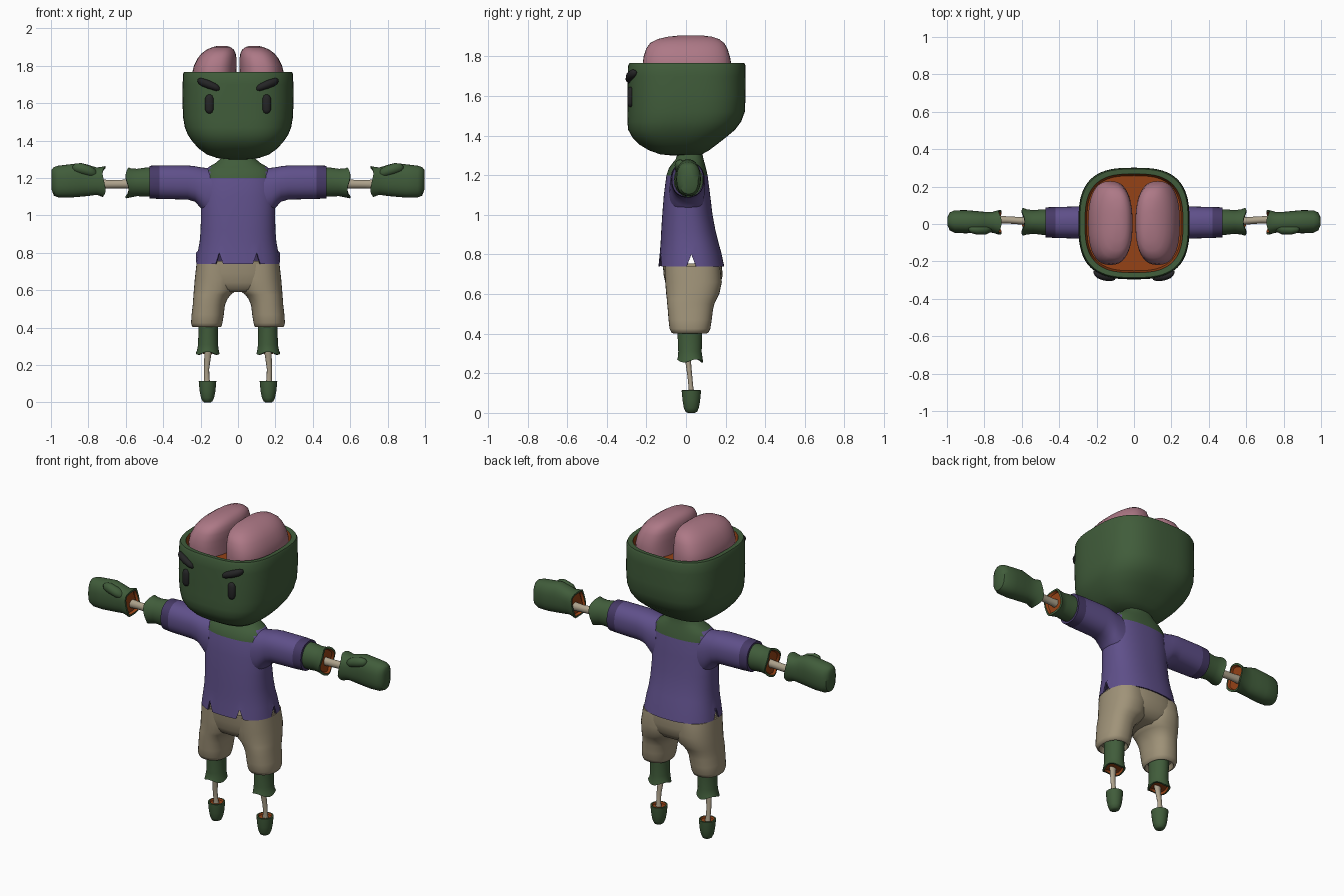
import bpy, bmesh, math


def material(name, rgb):
    m = bpy.data.materials.new(name)
    m.diffuse_color = (*rgb, 1)
    return m


GREEN = material("green skin", (0.052, 0.108, 0.043))
PURPLE = material("purple cloth", (0.115, 0.080, 0.255))
DARK = material("dark purple trim", (0.062, 0.042, 0.135))
BEIGE = material("beige cloth", (0.350, 0.292, 0.190))
BONE = material("bone", (0.420, 0.360, 0.260))
PINK = material("pink brain", (0.420, 0.190, 0.240))
FLESH = material("orange flesh", (0.300, 0.055, 0.008))
BLACK = material("black", (0.018, 0.018, 0.019))


def loft(name, axis, secs, mats, e=2.0, n=32, mirror=False, shift=None, rule=None, angle=40):
    """Superellipse rings (t, centre a, centre b, radius a, radius b, band material) along an axis."""
    bm = bmesh.new()
    rings = []
    for i, s in enumerate(secs):
        t, ca, cb, ra, rb = s[:5]
        ring = []
        for k in range(n):
            w = 2 * math.pi * k / n
            c, d = math.cos(w), math.sin(w)
            a = ca + ra * math.copysign(abs(c) ** (2 / e), c)
            b = cb + rb * math.copysign(abs(d) ** (2 / e), d)
            h = t + (shift(i, k) if shift else 0)
            ring.append(bm.verts.new((a, b, h) if axis == 'z' else (h, a, b)))
        rings.append(ring)
    band = [s[5] if len(s) > 5 else 0 for s in secs]
    for i in range(len(rings) - 1):
        p, q = rings[i], rings[i + 1]
        for k in range(n):
            j = (k + 1) % n
            bm.faces.new((p[k], p[j], q[j], q[k])).material_index = band[i]
    bm.faces.new(rings[0]).material_index = band[0]
    bm.faces.new(rings[-1]).material_index = band[-1]
    bmesh.ops.recalc_face_normals(bm, faces=bm.faces[:])
    if rule:
        for f in bm.faces:
            r = rule(f.calc_center_median())
            if r is not None:
                f.material_index = r
    me = bpy.data.meshes.new(name)
    bm.to_mesh(me)
    bm.free()
    for m in mats:
        me.materials.append(m)
    ob = bpy.data.objects.new(name, me)
    bpy.context.collection.objects.link(ob)
    bpy.ops.object.select_all(action='DESELECT')
    ob.select_set(True)
    bpy.context.view_layer.objects.active = ob
    bpy.ops.object.shade_smooth_by_angle(angle=math.radians(angle))
    if mirror:
        ob.modifiers.new("mirror", 'MIRROR').use_mirror_merge = False
    return ob


# Head: open bowl with a flesh-coloured inner wall
loft("head", 'z', [
    (1.300, 0, -0.02, 0.05, 0.05), (1.306, 0, -0.025, 0.11, 0.105),
    (1.325, 0, -0.035, 0.165, 0.150), (1.355, 0, -0.040, 0.207, 0.195),
    (1.39, 0, -0.035, 0.240, 0.235), (1.43, 0, -0.022, 0.268, 0.270),
    (1.47, 0, -0.009, 0.284, 0.287), (1.52, 0, 0.001, 0.293, 0.296),
    (1.60, 0, 0.003, 0.297, 0.298), (1.70, 0, 0.003, 0.296, 0.297),
    (1.755, 0, 0.004, 0.294, 0.296), (1.767, 0, 0.004, 0.289, 0.290),
    (1.765, 0, 0.004, 0.262, 0.264, 1), (1.71, 0, 0.004, 0.252, 0.254, 1)],
    [GREEN, FLESH], e=2.9, n=64)

# Brain lobes
loft("brain_lobe", 'z', [
    (1.68, 0.126, 0.005, 0.118, 0.222), (1.76, 0.127, 0.005, 0.118, 0.224),
    (1.80, 0.122, 0.004, 0.114, 0.218), (1.84, 0.112, 0.004, 0.104, 0.205),
    (1.868, 0.103, 0.006, 0.090, 0.187), (1.888, 0.094, 0.012, 0.070, 0.155),
    (1.900, 0.088, 0.02, 0.047, 0.11), (1.907, 0.085, 0.025, 0.02, 0.05)],
    [PINK], e=2.5, n=40, mirror=True, angle=60)

# Eyes and slanted brows
loft("eye", 'z', [
    (1.545, 0.153, -0.28, 0.006, 0.005), (1.551, 0.153, -0.28, 0.016, 0.012),
    (1.565, 0.153, -0.28, 0.023, 0.016), (1.625, 0.153, -0.28, 0.023, 0.016),
    (1.640, 0.153, -0.28, 0.016, 0.012), (1.646, 0.153, -0.28, 0.006, 0.005)],
    [BLACK], n=16, mirror=True, angle=70)
loft("brow", 'x', [
    (0.098, -0.286, 1.677, 0.005, 0.006), (0.104, -0.286, 1.680, 0.014, 0.014),
    (0.120, -0.285, 1.686, 0.020, 0.020), (0.160, -0.281, 1.701, 0.022, 0.023),
    (0.195, -0.270, 1.713, 0.020, 0.021), (0.210, -0.262, 1.718, 0.014, 0.015),
    (0.216, -0.258, 1.720, 0.005, 0.006)],
    [BLACK], n=16, mirror=True, angle=70)

# Shirt body and neck, with torn notches in the hem
NOTCHES = (0, 32, 44, 52)
loft("shirt_body", 'z', [
    (0.82, 0, 0.022, 0.200, 0.142, 1), (0.742, 0, 0.027, 0.214, 0.156, 1),
    (0.74, 0, 0.027, 0.224, 0.166), (0.81, 0, 0.023, 0.214, 0.155),
    (0.86, 0, 0.018, 0.205, 0.146), (0.92, 0, 0.012, 0.200, 0.137),
    (1.00, 0, 0.007, 0.198, 0.127), (1.10, 0, 0.005, 0.200, 0.117),
    (1.20, 0, 0.005, 0.192, 0.104), (1.235, 0, 0.007, 0.180, 0.094),
    (1.258, 0, 0.012, 0.158, 0.083), (1.28, 0, 0.018, 0.120, 0.071),
    (1.31, 0, 0.020, 0.085, 0.062), (1.38, 0, 0.02, 0.08, 0.06)],
    [PURPLE, DARK, GREEN], e=2.4, n=64,
    shift=lambda i, k: 0.06 if i in (1, 2) and k in NOTCHES else 0,
    rule=lambda c: 2 if c.z > 1.2 and (abs(c.x) < 0.15 or c.z > 1.26) else None)

# Sleeves with dark cuffs
loft("sleeve", 'x', [
    (0.14, 0.005, 1.115, 0.090, 0.135), (0.18, 0.006, 1.135, 0.089, 0.120),
    (0.205, 0.007, 1.152, 0.088, 0.106), (0.23, 0.008, 1.168, 0.087, 0.095),
    (0.27, 0.008, 1.176, 0.086, 0.091), (0.42, 0.008, 1.178, 0.083, 0.090, 1),
    (0.472, 0.009, 1.178, 0.080, 0.087, 1)],
    [PURPLE, DARK], e=2.3, n=36, mirror=True)


def torn(last):
    # Slightly ragged outer edge on a stump
    return lambda i, k: 0.008 * math.sin(2 * math.pi * k * 3 / 32) if i >= last else 0


# Forearm stumps, bones and hands
loft("forearm_stump", 'x', [
    (0.45, 0.01, 1.178, 0.068, 0.075), (0.49, 0.01, 1.178, 0.068, 0.078),
    (0.54, 0.011, 1.176, 0.063, 0.073), (0.575, 0.011, 1.174, 0.068, 0.078),
    (0.592, 0.012, 1.174, 0.074, 0.083), (0.594, 0.012, 1.174, 0.062, 0.071, 1),
    (0.58, 0.012, 1.174, 0.055, 0.064, 1)],
    [GREEN, FLESH], mirror=True, shift=torn(4))
loft("arm_bone", 'x', [
    (0.55, 0.015, 1.168, 0.025, 0.027), (0.60, 0.017, 1.168, 0.020, 0.023),
    (0.68, 0.022, 1.167, 0.019, 0.022), (0.76, 0.024, 1.167, 0.025, 0.027)],
    [BONE], n=16, mirror=True)
loft("hand", 'x', [
    (0.996, 0.014, 1.190, 0.025, 0.055), (0.985, 0.014, 1.182, 0.048, 0.076),
    (0.96, 0.013, 1.181, 0.060, 0.085), (0.90, 0.012, 1.184, 0.062, 0.089),
    (0.84, 0.011, 1.190, 0.058, 0.090), (0.80, 0.010, 1.187, 0.055, 0.083),
    (0.755, 0.009, 1.183, 0.056, 0.073), (0.728, 0.009, 1.182, 0.064, 0.079),
    (0.716, 0.009, 1.181, 0.066, 0.083), (0.716, 0.009, 1.181, 0.055, 0.072, 1),
    (0.73, 0.009, 1.181, 0.050, 0.066, 1)],
    [GREEN, FLESH], e=2.4, mirror=True, shift=torn(7))
loft("thumb", 'x', [
    (0.75, -0.015, 1.220, 0.020, 0.018), (0.79, -0.028, 1.236, 0.028, 0.029),
    (0.84, -0.030, 1.250, 0.027, 0.030), (0.872, -0.028, 1.254, 0.020, 0.022),
    (0.885, -0.026, 1.255, 0.008, 0.009)],
    [GREEN], n=16, mirror=True, angle=70)

# Trousers: hips plus two legs that meet in an arch
loft("trouser_hips", 'z', [
    (0.590, 0, 0.025, 0.12, 0.085), (0.605, 0, 0.030, 0.185, 0.115),
    (0.64, 0, 0.036, 0.222, 0.136), (0.69, 0, 0.036, 0.221, 0.148),
    (0.755, 0, 0.032, 0.212, 0.150)],
    [BEIGE], e=2.4, n=48, angle=60)
loft("trouser_leg", 'z', [
    (0.43, 0.165, 0.020, 0.060, 0.070), (0.402, 0.165, 0.020, 0.070, 0.085),
    (0.405, 0.167, 0.020, 0.078, 0.093), (0.425, 0.167, 0.020, 0.084, 0.103),
    (0.47, 0.162, 0.021, 0.086, 0.109), (0.52, 0.156, 0.022, 0.086, 0.114),
    (0.55, 0.149, 0.024, 0.091, 0.119), (0.575, 0.139, 0.029, 0.099, 0.126),
    (0.60, 0.122, 0.034, 0.114, 0.134), (0.66, 0.118, 0.038, 0.113, 0.143),
    (0.74, 0.112, 0.032, 0.110, 0.140)],
    [BEIGE], e=2.3, n=36, mirror=True, angle=60)

# Shin stumps, bones and feet
loft("shin_stump", 'z', [
    (0.44, 0.160, 0.020, 0.052, 0.062), (0.38, 0.160, 0.020, 0.052, 0.062),
    (0.31, 0.160, 0.020, 0.053, 0.059), (0.28, 0.161, 0.021, 0.058, 0.062),
    (0.263, 0.162, 0.021, 0.063, 0.066), (0.262, 0.162, 0.021, 0.052, 0.055, 1),
    (0.275, 0.162, 0.021, 0.046, 0.049, 1)],
    [GREEN, FLESH], mirror=True, shift=torn(4))
loft("leg_bone", 'z', [
    (0.30, 0.158, 0.008, 0.024, 0.018), (0.25, 0.162, 0.012, 0.018, 0.014),
    (0.18, 0.168, 0.020, 0.014, 0.012), (0.13, 0.167, 0.025, 0.014, 0.012),
    (0.09, 0.165, 0.028, 0.019, 0.017)],
    [BONE], n=16, mirror=True)
loft("foot", 'z', [
    (0.0, 0.163, 0.027, 0.016, 0.018), (0.006, 0.163, 0.027, 0.026, 0.029),
    (0.025, 0.163, 0.027, 0.035, 0.038), (0.06, 0.163, 0.027, 0.042, 0.044),
    (0.10, 0.163, 0.027, 0.046, 0.048), (0.114, 0.163, 0.027, 0.047, 0.049),
    (0.115, 0.163, 0.027, 0.038, 0.040, 1), (0.105, 0.163, 0.027, 0.034, 0.036, 1)],
    [GREEN, FLESH], n=24, mirror=True, angle=50)
